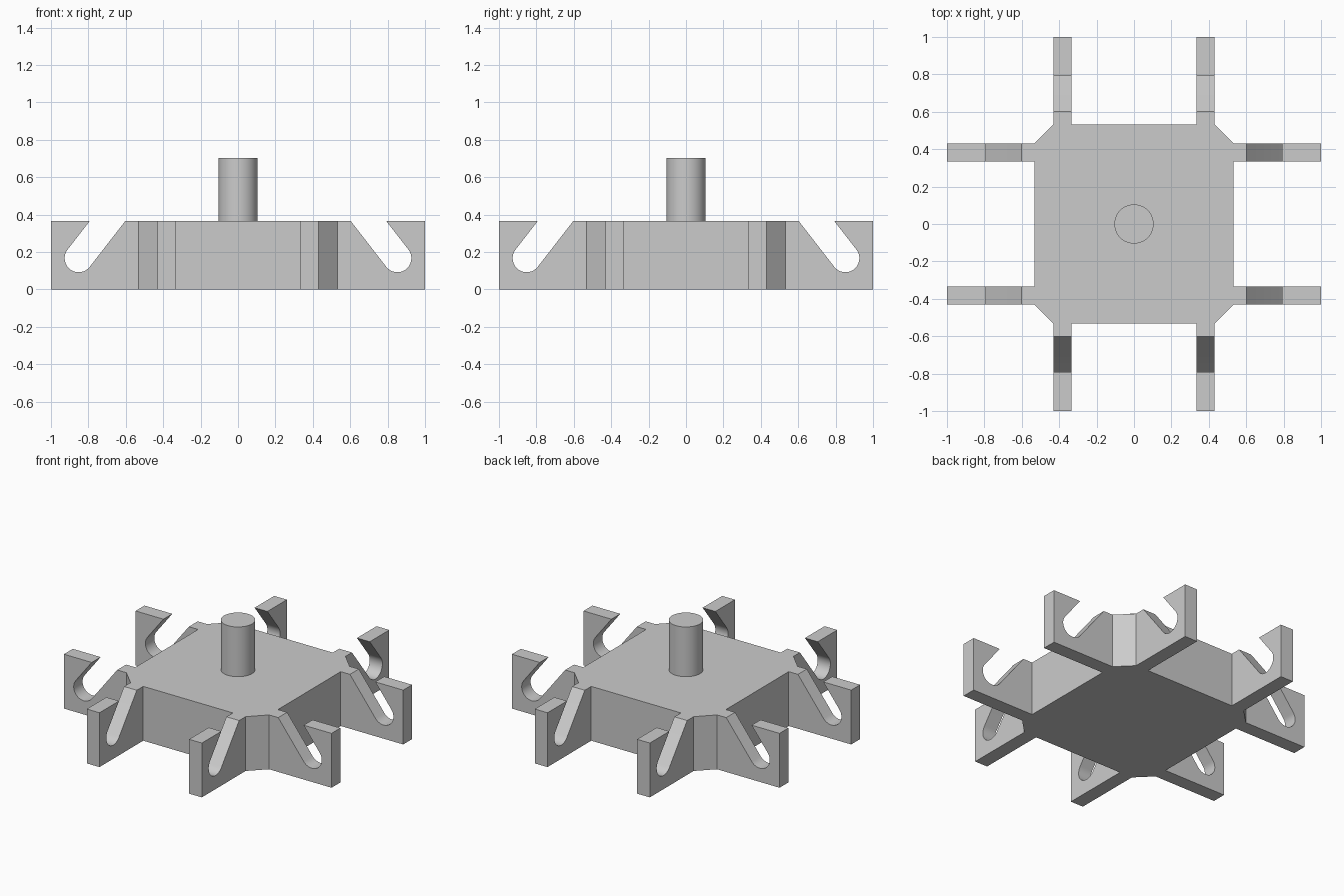
import bpy, bmesh, math
from mathutils import Matrix, Vector

if "Cube" in bpy.data.objects:
    bpy.data.objects.remove(bpy.data.objects["Cube"])

H = 0.367                          # body height
HUB, OUT, INN = 0.533, 0.43, 0.335  # hub half-width, arm outer and inner edges


def new_object(name, bm):
    bmesh.ops.recalc_face_normals(bm, faces=bm.faces[:])
    mesh = bpy.data.meshes.new(name)
    bm.to_mesh(mesh)
    bm.free()
    obj = bpy.data.objects.new(name, mesh)
    bpy.context.collection.objects.link(obj)
    return obj


def prism(bm, points, direction):
    face = bm.faces.new([bm.verts.new(p) for p in points])
    ext = bmesh.ops.extrude_face_region(bm, geom=[face], use_keep_orig=True)
    verts = [e for e in ext["geom"] if isinstance(e, bmesh.types.BMVert)]
    bmesh.ops.translate(bm, verts=verts, vec=direction)
    return list(set(verts) | set(face.verts))


def smooth(obj):
    bpy.ops.object.select_all(action='DESELECT')
    obj.select_set(True)
    bpy.context.view_layer.objects.active = obj
    bpy.ops.object.shade_smooth_by_angle(angle=math.radians(30))


# Hub with eight arms: one quarter of the outline, turned four times
quarter = [(HUB, INN), (1, INN), (1, OUT), (HUB, OUT),
           (OUT, HUB), (OUT, 1), (INN, 1), (INN, HUB)]
outline = [Matrix.Rotation(i * math.pi / 2, 3, 'Z') @ Vector((x, y, 0))
           for i in range(4) for x, y in quarter]
bm = bmesh.new()
prism(bm, outline, (0, 0, H))
body = new_object("slotted_body", bm)

# Slanted round-ended slots, each cutter crossing a pair of arms
r, cx, cz, top = 0.075, 0.852, 0.167, 0.45
along = Vector((0.613, -0.790)).normalized()
base = math.atan2(-along.x, along.y) + math.pi
arc = []
for i in range(19):
    a = base + math.pi - i * math.pi / 18
    arc.append((cx + r * math.cos(a), cz + r * math.sin(a)))


def up_to_top(p):
    t = (top - p[1]) / -along.y
    return (p[0] - along.x * t, top)


# Keep the half of the circle on the lower side of the slot
if (Vector(arc[9]) - Vector((cx, cz))).dot(along) < 0:
    arc = [(2 * cx - x, 2 * cz - z) for x, z in arc]
profile = [up_to_top(arc[0])] + arc + [up_to_top(arc[-1])]
bm = bmesh.new()
for i in range(4):
    verts = prism(bm, [(x, -0.48, z) for x, z in profile], (0, 0.96, 0))
    bmesh.ops.rotate(bm, verts=verts, cent=(0, 0, 0),
                     matrix=Matrix.Rotation(i * math.pi / 2, 3, 'Z'))
cutter = new_object("slot_cutter", bm)
cutter.hide_render = True

mod = body.modifiers.new("slots", 'BOOLEAN')
mod.operation = 'DIFFERENCE'
mod.solver = 'EXACT'
mod.object = cutter
bpy.context.view_layer.objects.active = body
bpy.ops.object.modifier_apply(modifier=mod.name)
bpy.data.objects.remove(cutter)
smooth(body)

# Centre post
bpy.ops.mesh.primitive_cylinder_add(vertices=48, radius=0.105, depth=0.703 - H,
                                    location=(0, 0, (0.703 + H) / 2))
post = bpy.context.object
post.name = "centre_post"
smooth(post)
